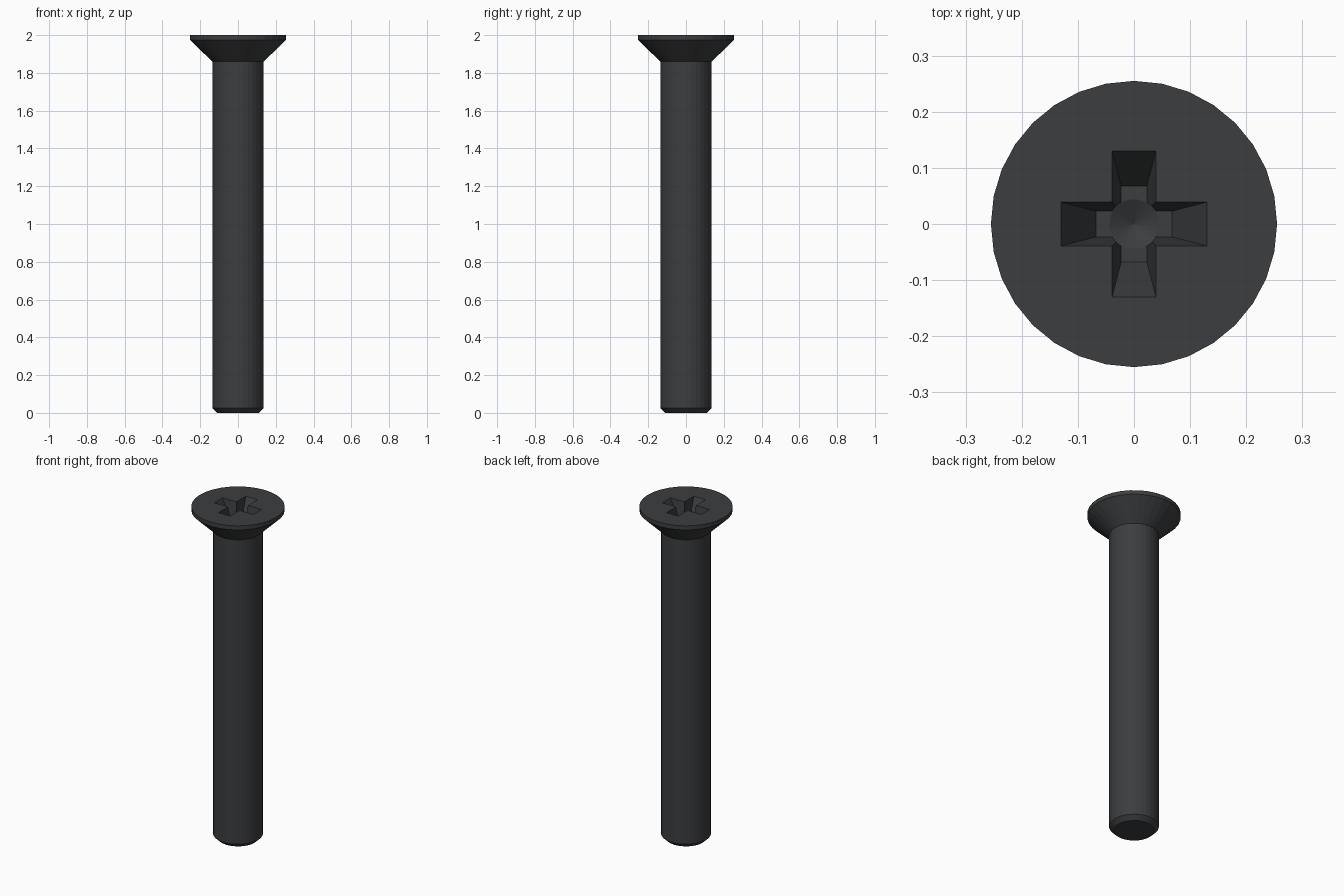
import bpy, bmesh
from math import sin, cos, tau

if "Cube" in bpy.data.objects:
    bpy.data.objects.remove(bpy.data.objects["Cube"])


def make_object(name, rings):
    """Skin stacked closed rings of points and cap both ends."""
    bm = bmesh.new()
    loops = [[bm.verts.new(p) for p in ring] for ring in rings]
    n = len(loops[0])
    for a, b in zip(loops, loops[1:]):
        for i in range(n):
            j = (i + 1) % n
            bm.faces.new((a[i], a[j], b[j], b[i]))
    bm.faces.new(loops[0][::-1])
    bm.faces.new(loops[-1])
    bmesh.ops.recalc_face_normals(bm, faces=bm.faces)
    mesh = bpy.data.meshes.new(name)
    bm.to_mesh(mesh)
    bm.free()
    obj = bpy.data.objects.new(name, mesh)
    bpy.context.collection.objects.link(obj)
    return obj


def circle(r, z, n=32):
    return [(r * cos(tau * i / n), r * sin(tau * i / n), z) for i in range(n)]


def cross(reach, half, z):
    pts = []
    for k in range(4):
        c, s = round(cos(tau * k / 4)), round(sin(tau * k / 4))
        for x, y in ((reach, -half), (reach, half), (half, half)):
            pts.append((x * c - y * s, x * s + y * c, z))
    return pts


def cut(target, cutter):
    mod = target.modifiers.new(cutter.name, 'BOOLEAN')
    mod.operation = 'DIFFERENCE'
    mod.solver = 'EXACT'
    mod.object = cutter
    cutter.hide_render = True
    cutter.hide_set(True)


# Shaft with chamfered tip and countersunk head
profile = [(0.11, 0), (0.136, 0.025), (0.136, 1.86), (0.255, 1.975), (0.255, 2.0)]
screw = make_object("countersunk_screw", [circle(r, z) for r, z in profile])

# Tapered cross recess, continued above the head at the same slope
floor_z = 1.876
cross_cutter = make_object("cross_recess_cutter", [
    cross(0.068, 0.023, floor_z), cross(0.161, 0.047, 2.062)])
cut(screw, cross_cutter)

# Conical pit in the middle of the recess
pit_cutter = make_object("centre_pit_cutter", [
    circle(0.0005, floor_z - 0.022), circle(0.045, floor_z + 0.0005), circle(0.045, 1.95)])
cut(screw, pit_cutter)

# Dark metal
dark = bpy.data.materials.new("dark_metal")
dark.diffuse_color = (0.045, 0.047, 0.05, 1)
dark.use_nodes = True
dark.node_tree.nodes["Principled BSDF"].inputs["Base Color"].default_value = dark.diffuse_color
screw.data.materials.append(dark)
